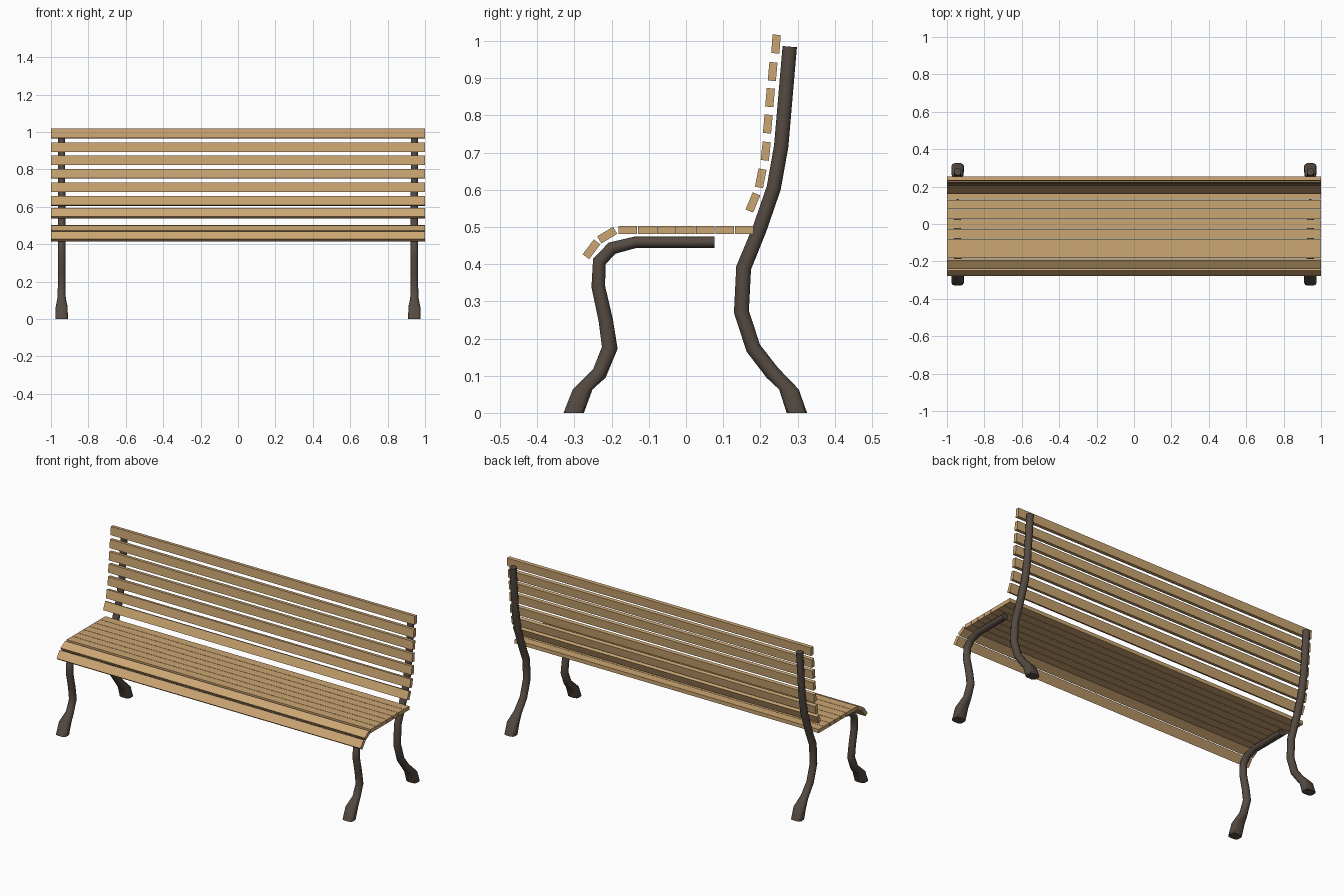
import bpy, bmesh, math
from mathutils import Vector

if "Cube" in bpy.data.objects:
    bpy.data.objects.remove(bpy.data.objects["Cube"])


def material(name, rgb):
    m = bpy.data.materials.new(name)
    m.diffuse_color = (*rgb, 1)
    m.use_nodes = True
    m.node_tree.nodes["Principled BSDF"].inputs["Base Color"].default_value = m.diffuse_color
    return m


WOOD = material("light wood", (0.60, 0.38, 0.17))
IRON = material("dark iron", (0.09, 0.068, 0.053))


def finish(name, bm, mat):
    bmesh.ops.recalc_face_normals(bm, faces=bm.faces)
    me = bpy.data.meshes.new(name)
    bm.to_mesh(me)
    bm.free()
    me.materials.append(mat)
    ob = bpy.data.objects.new(name, me)
    bpy.context.collection.objects.link(ob)
    return ob


def slat(name, y, z, angle, width=0.05, thick=0.022):
    """Full-length board; its width runs along the angle (degrees) in the yz plane."""
    bm = bmesh.new()
    u = Vector((0, math.cos(math.radians(angle)), math.sin(math.radians(angle))))
    v = Vector((0, -u.z, u.y))
    bmesh.ops.create_cube(bm, size=1)
    for p in bm.verts:
        a, b, c = p.co
        p.co = Vector((a * 2, y, z)) + u * b * width + v * c * thick
    finish(name, bm, WOOD)


def leg(name, x, path, sides=12):
    """Tube through (y, z, half width in x, half width in profile, squareness)."""
    bm = bmesh.new()
    pts = [Vector((0, p[0], p[1])) for p in path]
    rings = []
    for i, (y, z, rx, rn, power) in enumerate(path):
        a = (pts[i] - pts[i - 1]).normalized() if i else Vector()
        b = (pts[i + 1] - pts[i]).normalized() if i < len(pts) - 1 else Vector()
        d = (a + b).normalized()
        if z < 0.07:
            d = Vector((0, 0, 1))          # foot sections stay level
        n = Vector((0, d.z, -d.y))
        ring = []
        for k in range(sides):
            t = 2 * math.pi * (k + 0.5) / sides
            c, s = math.cos(t), math.sin(t)
            c = math.copysign(abs(c) ** power, c)
            s = math.copysign(abs(s) ** power, s)
            ring.append(bm.verts.new(Vector((x + rx * c, y, z)) + n * rn * s))
        rings.append(ring)
    for r, q in zip(rings, rings[1:]):
        for k in range(sides):
            j = (k + 1) % sides
            bm.faces.new((r[k], r[j], q[j], q[k]))
    bm.faces.new(rings[0])
    bm.faces.new(rings[-1])
    ob = finish(name, bm, IRON)
    bpy.ops.object.select_all(action='DESELECT')
    ob.select_set(True)
    bpy.context.view_layer.objects.active = ob
    bpy.ops.object.shade_smooth_by_angle(angle=math.radians(40))


# Seat: seven level slats and two curving down over the front
for i in range(7):
    slat(f"seat_slat_{i + 1}", -0.157 + i * 0.0523, 0.492, 0)
slat("seat_front_slat_upper", -0.212, 0.478, 31)
slat("seat_front_slat_lower", -0.254, 0.44, 53)

# Backrest slats, bottom to top
back = [(0.180, 0.566, 67), (0.201, 0.631, 79), (0.2145, 0.704, 84), (0.220, 0.777, 85),
        (0.226, 0.848, 85), (0.233, 0.918, 85), (0.242, 0.992, 86)]
for i, (y, z, a) in enumerate(back):
    slat(f"back_slat_{i + 1}", y, z, a)

# Iron legs: flared feet, then an S-curved tube
R = 0.021
back_path = [(0.298, 0, 0.034, 0.028, 0.6), (0.277, 0.063, 0.033, 0.027, 0.6),
             (0.232, 0.108, 0.023, 0.021, 1), (0.181, 0.174, R, 0.021, 1),
             (0.149, 0.272, R, 0.021, 1), (0.155, 0.39, R, 0.021, 1),
             (0.197, 0.492, R, 0.020, 1), (0.236, 0.605, R, 0.020, 1),
             (0.256, 0.717, 0.020, 0.020, 1), (0.279, 0.985, 0.020, 0.020, 1)]
front_path = [(-0.302, 0, 0.034, 0.028, 0.6), (-0.278, 0.063, 0.033, 0.027, 0.6),
              (-0.233, 0.106, 0.023, 0.021, 1), (-0.205, 0.175, R, 0.022, 1),
              (-0.216, 0.25, R, 0.020, 1), (-0.236, 0.34, R, 0.019, 1),
              (-0.233, 0.407, R, 0.019, 1), (-0.199, 0.443, R, 0.018, 1),
              (-0.135, 0.459, 0.020, 0.016, 1), (0.077, 0.459, 0.020, 0.016, 1)]
for side, x in (("left", -0.943), ("right", 0.943)):
    leg(f"back_leg_{side}", x, back_path)
    leg(f"front_leg_{side}", x, front_path)
